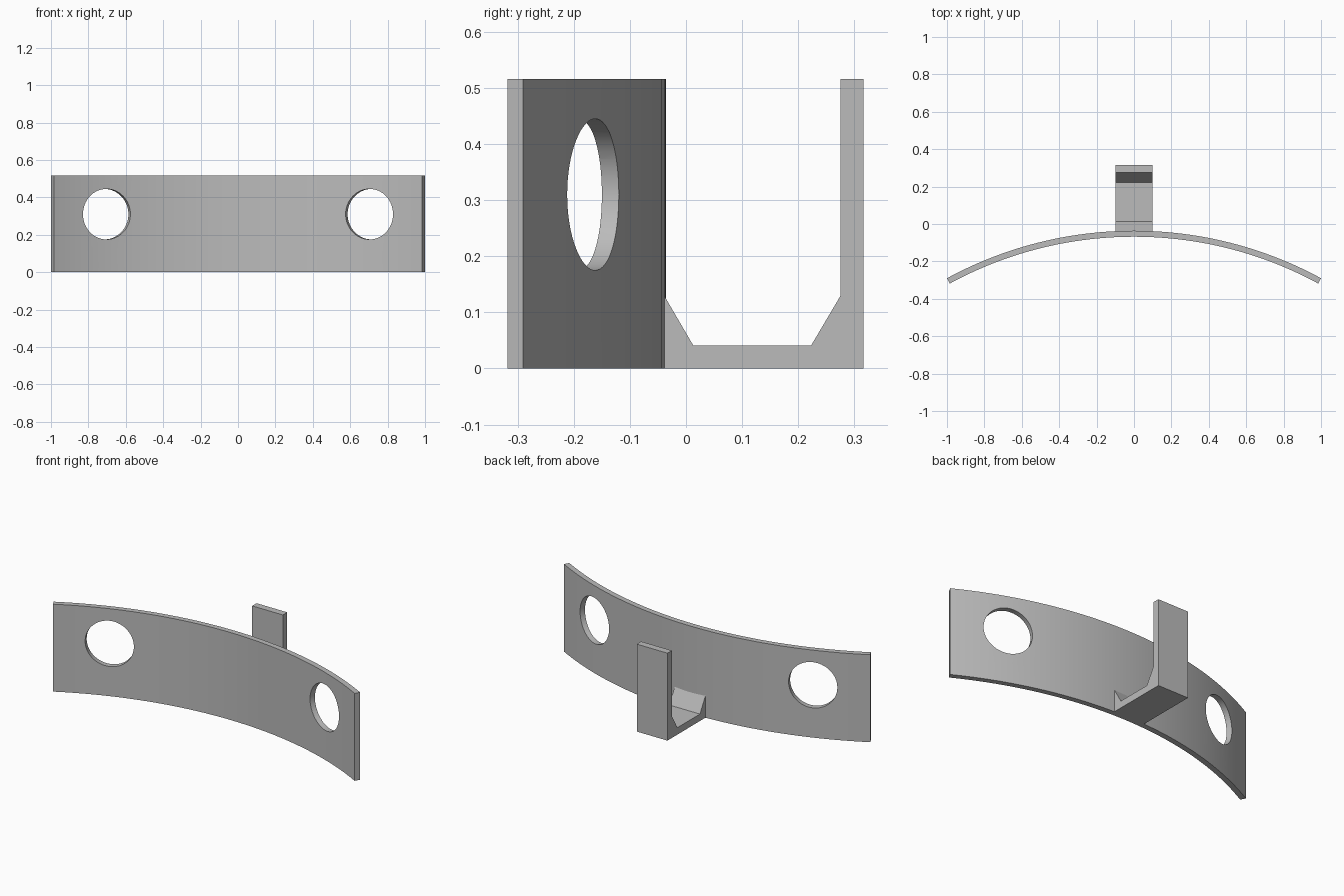
import bpy, bmesh
from math import sin, cos, radians
from mathutils import Matrix

default = bpy.data.objects.get("Cube")
if default:
    bpy.data.objects.remove(default, do_unlink=True)

HEIGHT = 0.516
R_BACK, R_FRONT = 2.095, 2.063     # radii of the curved plate
CENTRE_Y = -0.036 - R_BACK         # axis of the curve
HALF_ANGLE = 0.4976
HOLE_ANGLE, HOLE_RADIUS, HOLE_Z = 0.348, 0.135, 0.31

grey = bpy.data.materials.new("plain grey")
grey.use_nodes = True
colour = (0.5, 0.5, 0.5, 1)
grey.diffuse_color = colour
grey.node_tree.nodes["Principled BSDF"].inputs["Base Color"].default_value = colour


def make_object(name, bm):
    bmesh.ops.recalc_face_normals(bm, faces=bm.faces)
    mesh = bpy.data.meshes.new(name)
    bm.to_mesh(mesh)
    bm.free()
    mesh.materials.append(grey)
    obj = bpy.data.objects.new(name, mesh)
    bpy.context.collection.objects.link(obj)
    return obj


def extrude_profile(name, points, vector):
    bm = bmesh.new()
    face = bm.faces.new([bm.verts.new(p) for p in points])
    grown = bmesh.ops.extrude_face_region(bm, geom=[face], use_keep_orig=True)
    verts = [v for v in grown["geom"] if isinstance(v, bmesh.types.BMVert)]
    bmesh.ops.translate(bm, verts=verts, vec=vector)
    return make_object(name, bm)


def arc_point(radius, angle):
    return (radius * sin(angle), CENTRE_Y + radius * cos(angle), 0)


# Curved plate
steps = 48
angles = [HALF_ANGLE * (2 * i / steps - 1) for i in range(steps + 1)]
outline = [arc_point(R_BACK, a) for a in angles]
outline += [arc_point(R_FRONT, a) for a in reversed(angles)]
plate = extrude_profile("curved_plate", outline, (0, 0, HEIGHT))

# Round holes, drilled square to the curve
for side in (-1, 1):
    x, y, _ = arc_point(R_BACK, side * HOLE_ANGLE)
    bm = bmesh.new()
    bmesh.ops.create_cone(
        bm, cap_ends=True, segments=64, radius1=HOLE_RADIUS, radius2=HOLE_RADIUS, depth=0.3,
        matrix=Matrix.Translation((x, y, HOLE_Z))
        @ Matrix.Rotation(-side * HOLE_ANGLE, 4, "Z")
        @ Matrix.Rotation(radians(90), 4, "X"))
    cutter = make_object("hole_cutter", bm)
    cutter.hide_render = True
    cut = plate.modifiers.new("hole", "BOOLEAN")
    cut.operation, cut.solver, cut.object = "DIFFERENCE", "EXACT", cutter
    bpy.context.view_layer.objects.active = plate
    bpy.ops.object.modifier_apply(modifier=cut.name)
    bpy.data.objects.remove(cutter, do_unlink=True)

# Hook behind the plate, with sloped inner corners
hook = [(-0.05, 0), (0.316, 0), (0.316, HEIGHT), (0.275, HEIGHT), (0.275, 0.129),
        (0.223, 0.041), (0.013, 0.041), (-0.05, 0.149)]
extrude_profile("rear_hook", [(-0.1, y, z) for y, z in hook], (0.2, 0, 0))

# Smooth curve, sharp edges
bpy.ops.object.select_all(action="DESELECT")
plate.select_set(True)
bpy.context.view_layer.objects.active = plate
bpy.ops.object.shade_smooth_by_angle(angle=radians(30))
